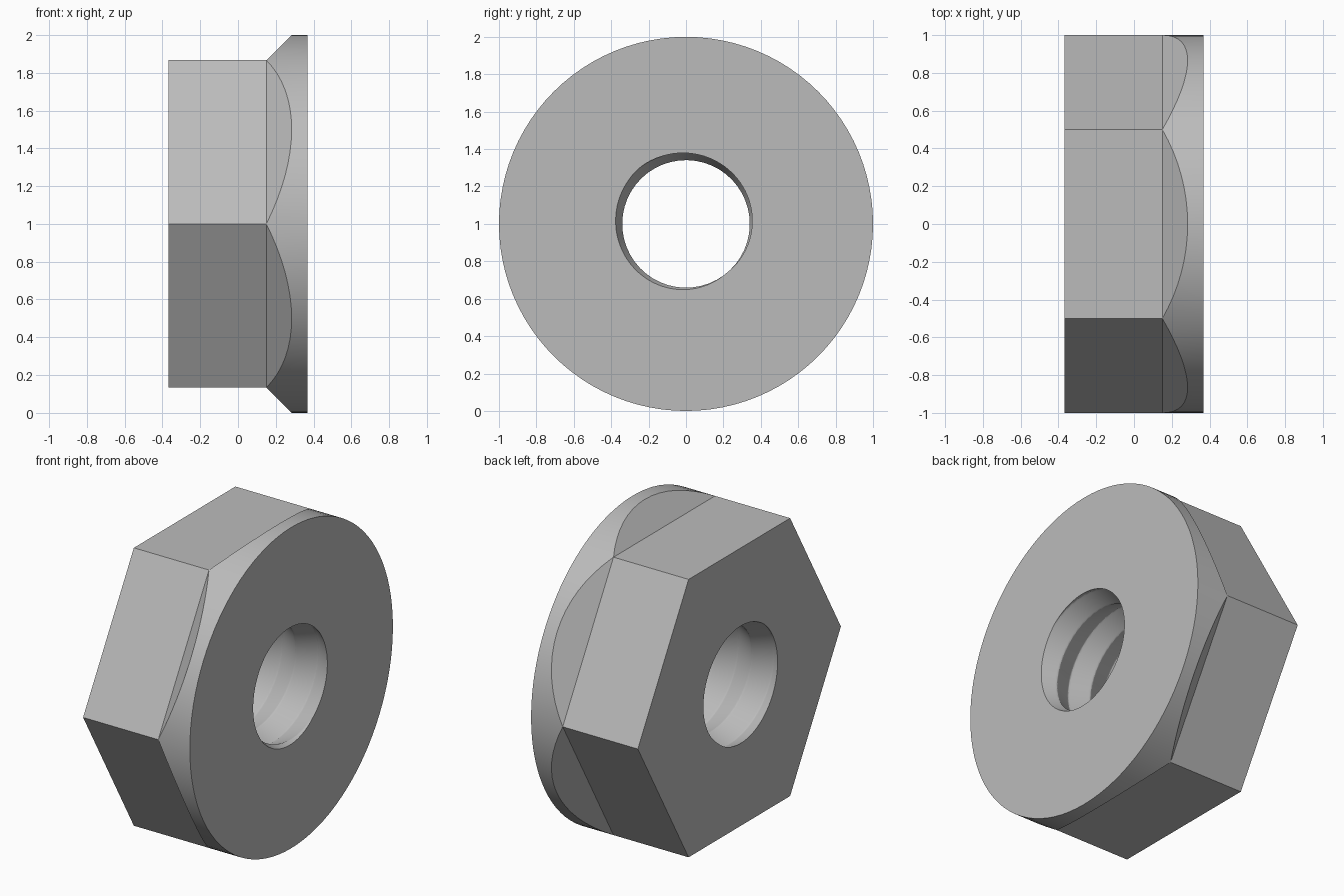
import bpy, bmesh
from math import cos, sin, pi, radians

cube = bpy.data.objects.get("Cube")
if cube:
    bpy.data.objects.remove(cube, do_unlink=True)

SEG = 96                     # sides around the axis
HALF = 0.368                 # half thickness along x
SHOULDER = 0.15              # where the flats start to flare
APOTHEM = cos(pi / 6)        # hexagon with corner radius 1
TURNS, ROWS = 3, 144         # thread turns and axial steps
R_MIN, DEPTH = 0.34, 0.05    # thread crest radius and depth
PHASE = radians(130)         # groove direction at both end faces

steel = bpy.data.materials.new("steel_grey")
steel.use_nodes = True
grey = (0.5, 0.5, 0.5, 1)
steel.diffuse_color = grey
steel.node_tree.nodes["Principled BSDF"].inputs["Base Color"].default_value = grey


def hex_radius(a):
    """Distance from the axis to the hexagon side in direction a."""
    return APOTHEM / cos(a % (pi / 3) - pi / 6)


def flare_x(a):
    """Where the 45 degree flare of each flat meets the round flange."""
    return SHOULDER + cos(a % (pi / 3) - pi / 6) - APOTHEM


def thread_radius(a, x):
    turn = ((x + HALF) / (2 * HALF) * TURNS - (a - PHASE) / (2 * pi)) % 1
    return R_MIN + DEPTH * abs(1 - 2 * turn)


# Each loop maps an angle to (x, radius): outside first, then back through the hole
loops = [
    lambda a: (-HALF, hex_radius(a)),
    lambda a: (SHOULDER, hex_radius(a)),
    lambda a: (flare_x(a), 1),
    lambda a: (HALF, 1),
]
for i in range(ROWS + 1):
    x = HALF - 2 * HALF * i / ROWS
    loops.append(lambda a, x=x: (x, thread_radius(a, x)))

bm = bmesh.new()
rings = []
for loop in loops:
    ring = []
    for k in range(SEG):
        a = 2 * pi * k / SEG
        x, r = loop(a)
        ring.append(bm.verts.new((x, r * cos(a), 1 + r * sin(a))))
    rings.append(ring)

# Bridge all loops into one closed surface
for i, ring in enumerate(rings):
    after = rings[(i + 1) % len(rings)]
    for k in range(SEG):
        n = (k + 1) % SEG
        bm.faces.new((ring[k], ring[n], after[n], after[k]))

# The flare closes to a point at each corner
bmesh.ops.remove_doubles(bm, verts=bm.verts, dist=0.0001)
bmesh.ops.recalc_face_normals(bm, faces=bm.faces)

mesh = bpy.data.meshes.new("flanged_hex_nut")
bm.to_mesh(mesh)
bm.free()
mesh.materials.append(steel)
nut = bpy.data.objects.new("flanged_hex_nut", mesh)
bpy.context.collection.objects.link(nut)

bpy.ops.object.select_all(action="DESELECT")
nut.select_set(True)
bpy.context.view_layer.objects.active = nut
bpy.ops.object.shade_smooth_by_angle(angle=radians(25))
